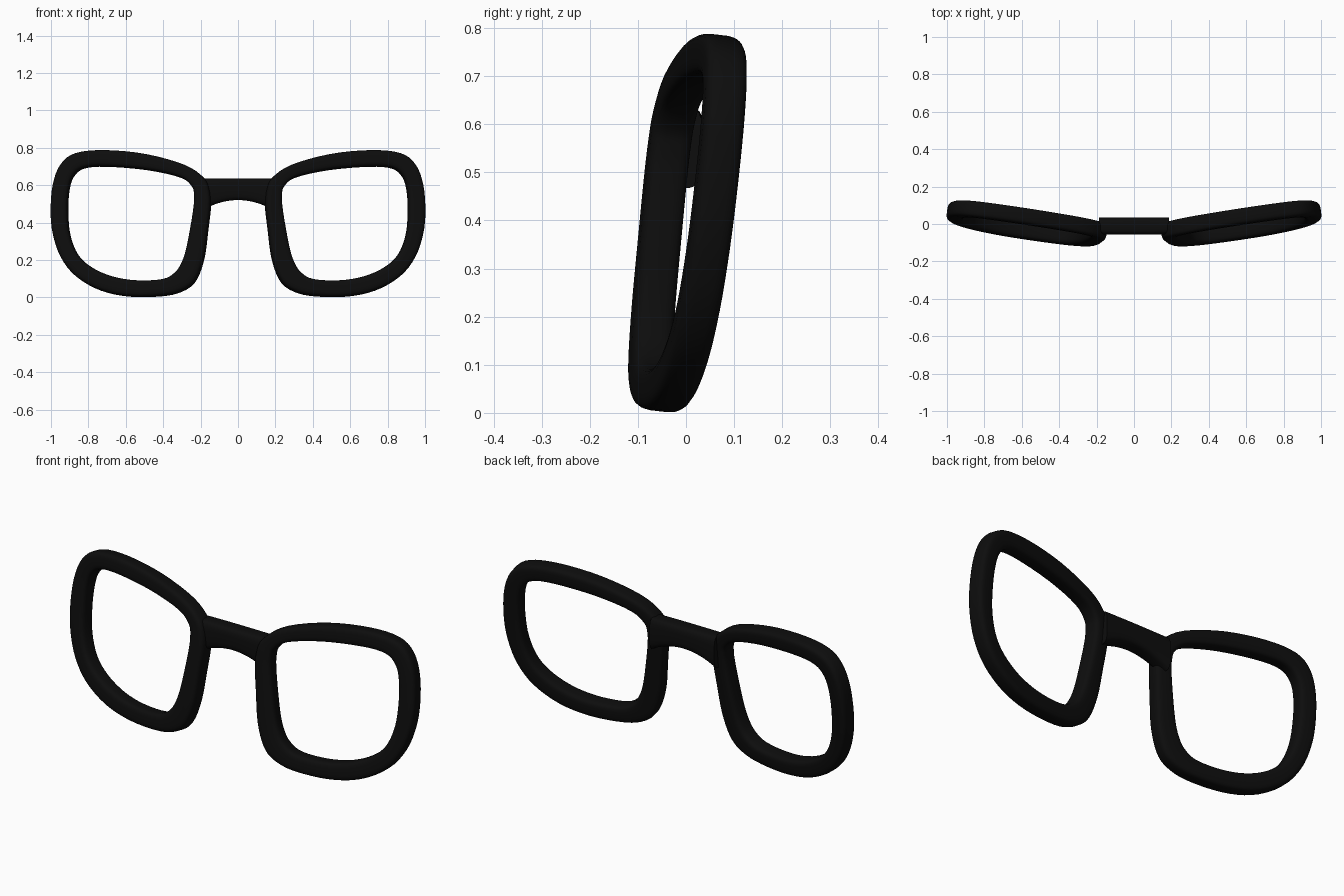
import bpy, bmesh, math
from mathutils import Vector

if "Cube" in bpy.data.objects:
    bpy.data.objects.remove(bpy.data.objects["Cube"])

SEG, SIDES = 4, 20

black = bpy.data.materials.new("black_plastic")
black.diffuse_color = (0.004, 0.004, 0.004, 1)
black.use_nodes = True
black.node_tree.nodes["Principled BSDF"].inputs["Base Color"].default_value = black.diffuse_color


def section(centre, u, v, power=0.5):
    """Rounded-rectangle ring around centre with half axes u and v."""
    ring = []
    for i in range(SIDES):
        a = 2 * math.pi * (i + 0.5) / SIDES
        c, s = math.cos(a), math.sin(a)
        ring.append(centre + u * math.copysign(abs(c) ** power, c)
                    + v * math.copysign(abs(s) ** power, s))
    return ring


def loft(name, rings, closed):
    """Skin a list of rings, either as a closed loop or with capped ends."""
    bm = bmesh.new()
    loops = [[bm.verts.new(p) for p in r] for r in rings]
    n = len(loops)
    for k in range(n if closed else n - 1):
        a, b = loops[k], loops[(k + 1) % n]
        for i in range(SIDES):
            j = (i + 1) % SIDES
            bm.faces.new((a[i], a[j], b[j], b[i]))
    if not closed:
        bm.faces.new(loops[0])
        bm.faces.new(loops[-1])
    bmesh.ops.recalc_face_normals(bm, faces=bm.faces)
    me = bpy.data.meshes.new(name)
    bm.to_mesh(me)
    bm.free()
    me.materials.append(black)
    ob = bpy.data.objects.new(name, me)
    bpy.context.collection.objects.link(ob)
    bpy.ops.object.select_all(action='DESELECT')
    bpy.context.view_layer.objects.active = ob
    ob.select_set(True)
    bpy.ops.object.shade_smooth_by_angle(angle=math.radians(50))
    return ob


def smooth_loop(pts):
    """Closed Catmull-Rom curve through pts."""
    out, n = [], len(pts)
    for k in range(n):
        p0, p1, p2, p3 = (pts[(k + d) % n] for d in (-1, 0, 1, 2))
        for s in range(SEG):
            t = s / SEG
            out.append(0.5 * (2 * p1 + (p2 - p0) * t
                              + (2 * p0 - 5 * p1 + 4 * p2 - p3) * t * t
                              + (3 * p1 - p0 - 3 * p2 + p3) * t ** 3))
    return out


# Lens rim: outer and inner outline seen from the front, (x, z) pairs
outer = [(.178, .635), (.28, .706), (.49, .765), (.71, .786), (.866, .77),
         (.946, .711), (.988, .604), (1, .46), (.988, .337), (.946, .214),
         (.866, .112), (.733, .037), (.572, .005), (.385, .01), (.278, .043),
         (.22, .10), (.18, .214), (.16, .364), (.146, .487), (.15, .57)]
inner = [(.245, .592), (.31, .642), (.49, .682), (.706, .70), (.825, .69),
         (.88, .645), (.903, .57), (.909, .46), (.898, .337), (.856, .23),
         (.78, .16), (.67, .111), (.54, .09), (.40, .097), (.335, .133),
         (.30, .185), (.275, .26), (.25, .39), (.235, .49), (.233, .545)]

# Each lens plane is turned outwards and leans back
TURN, LEAN = 0.14, 0.115
normal = Vector((-TURN, 1, -LEAN)).normalized()


def on_plane(p):
    return Vector((p[0], TURN * (p[0] - .575) + LEAN * (p[1] - .39), p[1]))


outs = smooth_loop([on_plane(p) for p in outer])
ins = smooth_loop([on_plane(p) for p in inner])
rim = loft("lens_rims", [section((o + i) / 2, (o - i) / 2, normal * .043)
                         for o, i in zip(outs, ins)], True)
mirror = rim.modifiers.new("mirror", 'MIRROR')
mirror.use_mirror_merge = False

# Nose bridge: flat top, arched underside
rings = []
for k in range(17):
    x = -.188 + .376 * k / 16
    top, low = .636, .52 - 1.5 * x * x
    rings.append(section(Vector((x, -.011, (top + low) / 2)),
                         Vector((0, .046, 0)), Vector((0, 0, (top - low) / 2))))
loft("nose_bridge", rings, False)
